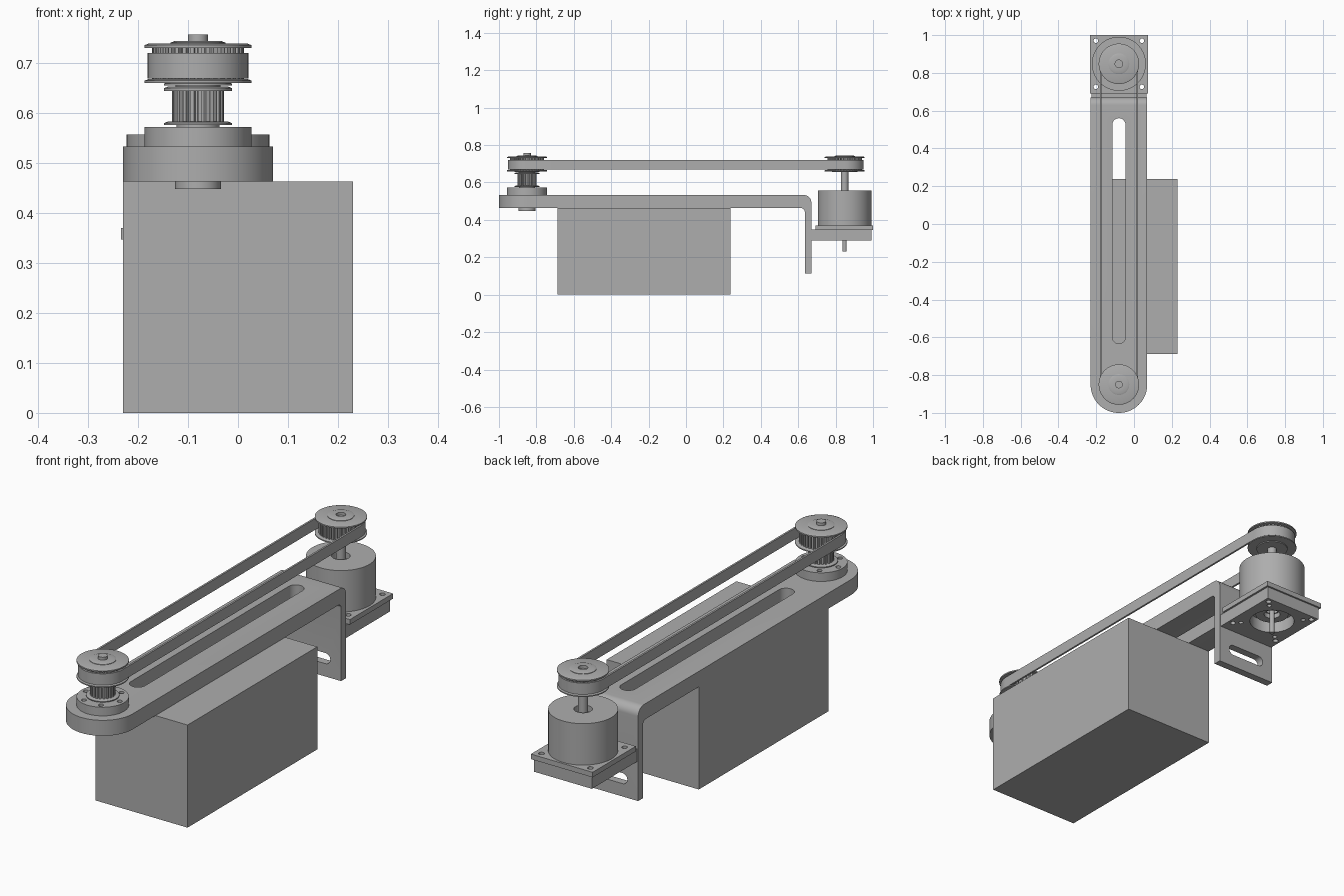
import bpy, bmesh
from math import sin, cos, pi
from mathutils import Vector

cube = bpy.data.objects.get("Cube")
if cube:
    bpy.data.objects.remove(cube, do_unlink=True)

grey = bpy.data.materials.new("machined grey")
grey.use_nodes = True
tone = (0.42, 0.42, 0.42, 1)
grey.diffuse_color = tone
grey.node_tree.nodes["Principled BSDF"].inputs["Base Color"].default_value = tone

CX, FRONT, BACK = -0.08, -0.85, 0.848   # arm centre line and the two pulley axes


def finish(name, bm):
    bmesh.ops.recalc_face_normals(bm, faces=bm.faces)
    mesh = bpy.data.meshes.new(name)
    bm.to_mesh(mesh)
    bm.free()
    obj = bpy.data.objects.new(name, mesh)
    bpy.context.collection.objects.link(obj)
    mesh.materials.append(grey)
    return obj


def select(obj):
    bpy.ops.object.select_all(action='DESELECT')
    obj.select_set(True)
    bpy.context.view_layer.objects.active = obj


def smooth(obj):
    select(obj)
    bpy.ops.object.shade_smooth_by_angle(angle=0.6)


def prism(name, outline, low, high, axis='Z'):
    place = {'Z': lambda a, b, h: (a, b, h),
             'X': lambda a, b, h: (h, a, b),
             'Y': lambda a, b, h: (a, h, b)}[axis]
    bm = bmesh.new()
    face = bm.faces.new([bm.verts.new(place(a, b, low)) for a, b in outline])
    top = bmesh.ops.extrude_face_region(bm, geom=[face])
    verts = [g for g in top["geom"] if isinstance(g, bmesh.types.BMVert)]
    bmesh.ops.translate(bm, verts=verts, vec=Vector(place(0, 0, high - low)))
    return finish(name, bm)


def box(name, x0, x1, y0, y1, z0, z1):
    return prism(name, [(x0, y0), (x1, y0), (x1, y1), (x0, y1)], z0, z1)


def arc(x, y, r, start, end, steps=24):
    return [(x + r * cos(start + (end - start) * i / steps),
             y + r * sin(start + (end - start) * i / steps)) for i in range(steps + 1)]


def circle(x, y, r, steps=32):
    return arc(x, y, r, 0, 2 * pi, steps)[:-1]


def stadium(x, y0, y1, r):
    return arc(x, y0, r, pi, 2 * pi) + arc(x, y1, r, 0, pi)


def lathe(name, profile, y, steps=64):
    """Spin a closed (radius, height) loop about a vertical axis."""
    bm = bmesh.new()
    rings = []
    for i in range(steps):
        a = 2 * pi * i / steps
        rings.append([bm.verts.new((CX + r * cos(a), y + r * sin(a), z)) for r, z in profile])
    for i, ring in enumerate(rings):
        after = rings[(i + 1) % steps]
        for j in range(len(profile)):
            k = (j + 1) % len(profile)
            bm.faces.new((ring[j], after[j], after[k], ring[k]))
    obj = finish(name, bm)
    smooth(obj)
    return obj


def cylinder(name, r, z0, z1, y):
    obj = prism(name, circle(CX, y, r, 64), z0, z1)
    smooth(obj)
    return obj


def boolean(obj, cutter, operation='DIFFERENCE'):
    mod = obj.modifiers.new("cut", 'BOOLEAN')
    mod.object, mod.operation, mod.solver = cutter, operation, 'EXACT'
    select(obj)
    bpy.ops.object.modifier_apply(modifier=mod.name)
    bpy.data.objects.remove(cutter, do_unlink=True)


def gear(name, y, r, depth, teeth, z0, z1):
    outline = []
    for i in range(teeth):
        for step, radius in ((0.0, r), (0.5, r), (0.6, r - depth), (0.9, r - depth)):
            a = 2 * pi * (i + step) / teeth
            outline.append((CX + radius * cos(a), y + radius * sin(a)))
    return prism(name, outline, z0, z1)


def flange(name, y, r, z0, z1):
    return lathe(name, [(0.02, z0), (r, z0), (r, z1 - 0.003), (r - 0.008, z1), (0.02, z1)], y)


# Main gearbox block
box("main_block", -0.23, 0.23, -0.688, 0.237, 0, 0.463)

# Bent arm: side profile trimmed to a round-ended plan, then slotted
side = [(-1.1, 0.463), (-1.1, 0.533)] + arc(0.63, 0.493, 0.04, pi / 2, 0, 10)
side += [(0.67, 0.113), (0.635, 0.113)] + arc(0.615, 0.443, 0.02, 0, pi / 2, 8)
arm = prism("slotted_arm", side, -0.4, 0.3, 'X')
plan = arc(CX, FRONT, 0.15, pi, 2 * pi, 40) + [(CX + 0.15, 0.8), (CX - 0.15, 0.8)]
boolean(arm, prism("plan", plan, 0, 0.7), 'INTERSECT')
boolean(arm, prism("slot", stadium(CX, -0.598, 0.525, 0.035), 0.4, 0.6))
leg_slot = [(CX + b, 0.195 + a) for a, b in stadium(0, -0.072, 0.072, 0.024)]
boolean(arm, prism("leg_slot", leg_slot, 0.6, 0.7, 'Y'))
smooth(arm)

# Motor mount: bracket under a thin flange, with a round recess below
bracket = box("motor_bracket", CX - 0.145, CX + 0.145, 0.665, 0.992, 0.29, 0.348)
boolean(bracket, prism("recess", circle(CX, BACK, 0.097, 48), 0.2, 0.4))
plate = box("motor_flange", CX - 0.154, CX + 0.154, 0.692, 1.0, 0.347, 0.37)
boolean(plate, prism("bore", circle(CX, BACK, 0.03), 0.3, 0.4))
for sx in (-1, 1):
    for sy in (-1, 1):
        for target, low in ((bracket, 0.2), (plate, 0.3)):
            hole = circle(CX + sx * 0.122, BACK + sy * 0.122, 0.012, 20)
            boolean(target, prism("hole", hole, low, 0.4))
        hole = circle(CX + sx * 0.097, BACK + sy * 0.097, 0.01, 20)
        boolean(bracket, prism("blind_hole", hole, 0.2, 0.32))
smooth(bracket)
smooth(plate)
lathe("motor_bearing", [(0.035, 0.325), (0.072, 0.325), (0.072, 0.35), (0.035, 0.35)], BACK)

# Motor can and its shaft
lathe("motor_can", [(0.01, 0.37), (0.143, 0.37), (0.143, 0.557), (0.038, 0.557),
                    (0.038, 0.53), (0.01, 0.53)], BACK)
cylinder("motor_shaft", 0.02, 0.36, 0.725, BACK)
cylinder("rear_shaft", 0.011, 0.23, 0.36, BACK)

# Round boss on the arm with a ring of screw holes
boss = prism("bearing_boss", circle(CX, FRONT, 0.107, 64), 0.53, 0.572)
for i in range(6):
    a = pi / 3 * i
    spot = circle(CX + 0.085 * cos(a), FRONT + 0.085 * sin(a), 0.011, 16)
    boolean(boss, prism("screw_hole", spot, 0.555, 0.6))
smooth(boss)
cylinder("lower_bearing", 0.046, 0.448, 0.465, FRONT)
cylinder("output_shaft", 0.02, 0.45, 0.757, FRONT)

# Small toothed pulley below the front belt pulley
cylinder("small_pulley_foot", 0.043, 0.571, 0.577, FRONT)
flange("small_pulley_lower_flange", FRONT, 0.068, 0.576, 0.583)
gear("small_pulley_teeth", FRONT, 0.052, 0.009, 20, 0.582, 0.645)
flange("small_pulley_upper_flange", FRONT, 0.068, 0.644, 0.653)
cylinder("pulley_spacer", 0.045, 0.652, 0.658, FRONT)

# Matching belt pulleys at both ends
for label, y in (("front", FRONT), ("back", BACK)):
    flange(label + "_pulley_hub", y, 0.068, 0.655, 0.662)
    flange(label + "_pulley_lower_flange", y, 0.107, 0.66, 0.668)
    gear(label + "_pulley_teeth", y, 0.092, 0.012, 36, 0.667, 0.731)
    flange(label + "_pulley_upper_flange", y, 0.107, 0.73, 0.739)
    flange(label + "_pulley_cap", y, 0.055, 0.738, 0.744)

# Drive belt loop around both pulleys
belt = prism("drive_belt", stadium(CX, FRONT, BACK, 0.101), 0.669, 0.72)
boolean(belt, prism("belt_inside", stadium(CX, FRONT, BACK, 0.0925), 0.6, 0.8))
smooth(belt)
